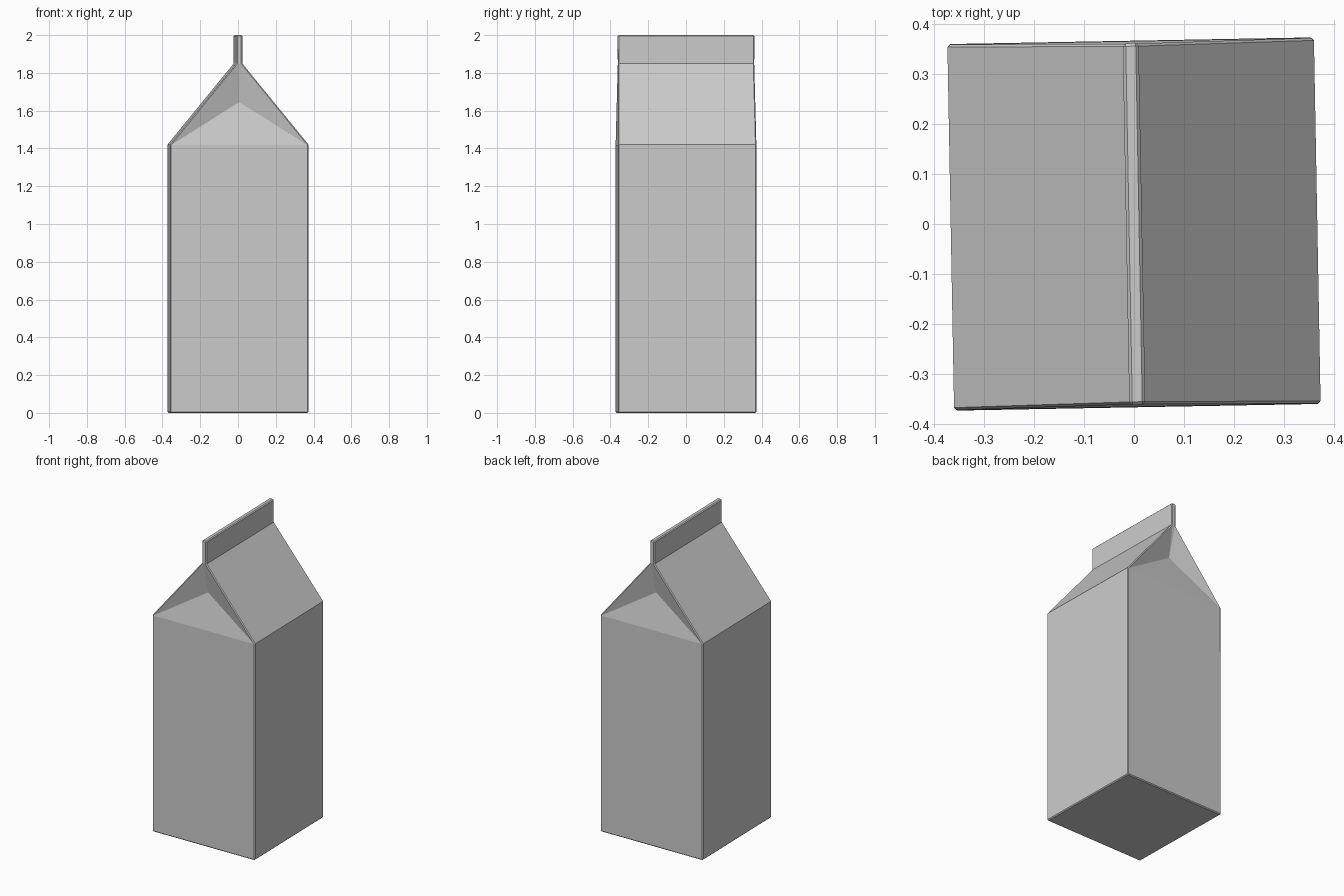
import bpy, bmesh, math

if "Cube" in bpy.data.objects:
    bpy.data.objects.remove(bpy.data.objects["Cube"])

H = 0.367          # half width of the carton
EAVE, APEX, RIDGE, TOP = 1.42, 1.645, 1.85, 2.0
bm = bmesh.new()


def ring(hx, hy, z):
    return [bm.verts.new((sx * hx, sy * hy, z))
            for sx, sy in ((-1, -1), (1, -1), (1, 1), (-1, 1))]


# Body, roof ridge and sealed fin as stacked rectangles
base = ring(H, H, 0)
eave = ring(H, H, EAVE)
ridge = ring(0.016, 0.362, RIDGE)
top = ring(0.016, 0.362, TOP)
bm.faces.new(base[::-1])
bm.faces.new(top)
for lo, hi in ((base, eave), (ridge, top)):
    for i in range(4):
        j = (i + 1) % 4
        bm.faces.new((lo[i], lo[j], hi[j], hi[i]))

# Sloping roof panels on the left and right
for i, j in ((1, 2), (3, 0)):
    bm.faces.new((eave[i], eave[j], ridge[j], ridge[i]))

# Tucked-in gable folds at front and back
for i, j, s in ((0, 1, -1), (2, 3, 1)):
    tip = bm.verts.new((0, s * (H - 0.05), APEX))
    bm.faces.new((eave[i], eave[j], tip))
    bm.faces.new((eave[j], ridge[j], tip))
    bm.faces.new((ridge[j], ridge[i], tip))
    bm.faces.new((ridge[i], eave[i], tip))

# Narrow bevels on the outer carton edges
pairs = []
for i in range(4):
    pairs += [(base[i], base[(i + 1) % 4]), (base[i], eave[i]),
              (eave[i], ridge[i]), (ridge[i], top[i]), (top[i], top[(i + 1) % 4])]
edges = [bm.edges.get(p) for p in pairs]
bmesh.ops.bevel(bm, geom=edges, offset=0.006, segments=1, profile=0.5,
                affect='EDGES', clamp_overlap=True)
bmesh.ops.recalc_face_normals(bm, faces=bm.faces)

mesh = bpy.data.meshes.new("carton")
bm.to_mesh(mesh)
bm.free()
carton = bpy.data.objects.new("carton", mesh)
bpy.context.collection.objects.link(carton)
carton.rotation_euler.z = math.radians(1.05)
